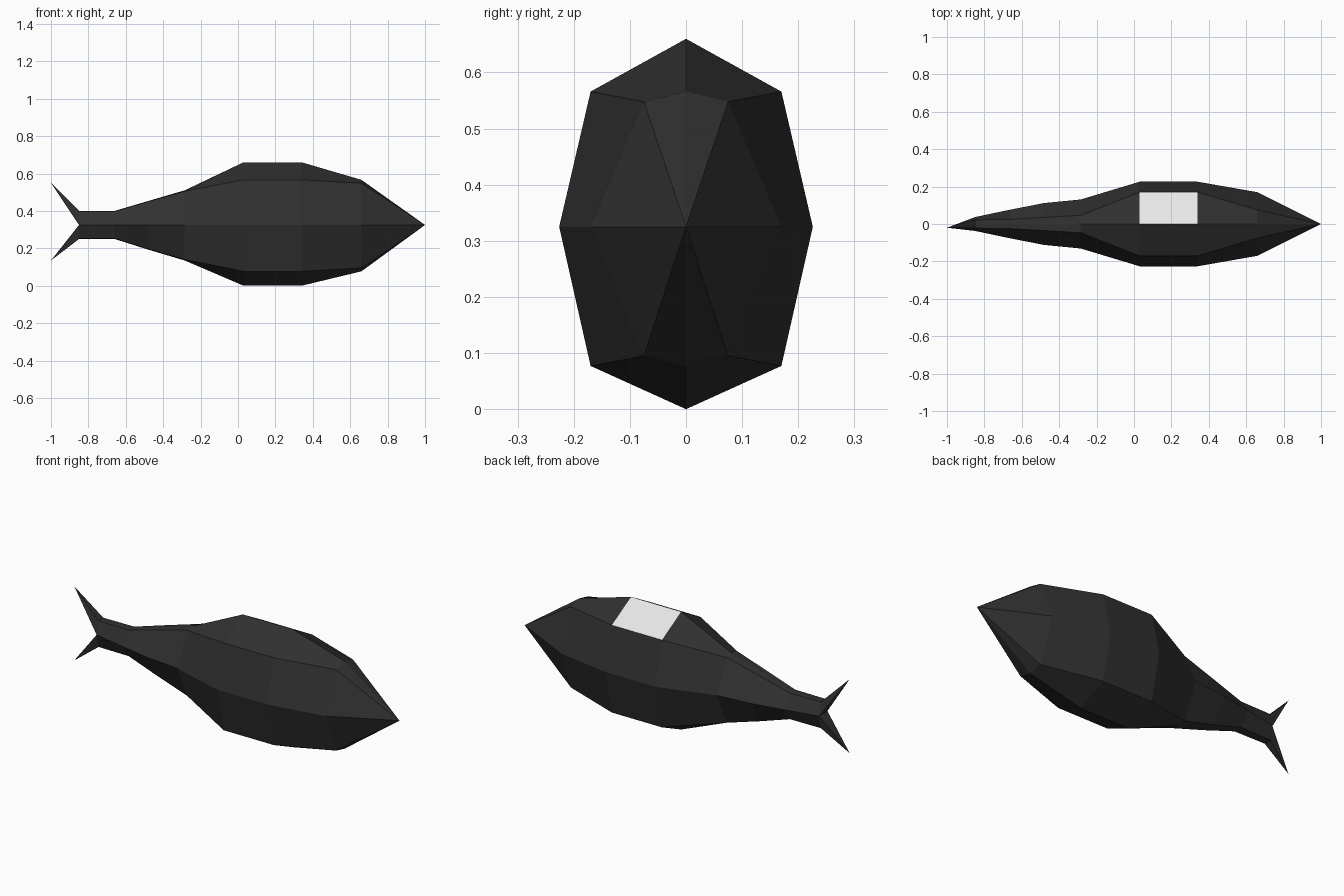
import bpy, bmesh

if "Cube" in bpy.data.objects:
    bpy.data.objects.remove(bpy.data.objects["Cube"])

def material(name, rgb):
    m = bpy.data.materials.new(name)
    m.diffuse_color = (*rgb, 1)
    m.use_nodes = True
    m.node_tree.nodes["Principled BSDF"].inputs["Base Color"].default_value = m.diffuse_color
    return m

MID = 0.325
# x, top z, shoulder (y, z), half width, lower shoulder z, bottom z
STATIONS = [
    (-0.85, 0.40, 0.022, 0.398, 0.037, 0.252, 0.25),
    (-0.66, 0.40, 0.025, 0.398, 0.077, 0.252, 0.25),
    (-0.48, 0.453, 0.035, 0.450, 0.112, 0.196, 0.193),
    (-0.285, 0.51, 0.046, 0.505, 0.131, 0.140, 0.135),
    (0.03, 0.66, 0.17, 0.566, 0.226, 0.077, 0.0),
    (0.34, 0.66, 0.17, 0.566, 0.226, 0.077, 0.0),
    (0.66, 0.566, 0.075, 0.548, 0.17, 0.095, 0.077),
]

bm = bmesh.new()
# body rings, running from the top ridge round by the +y side
rings = []
for x, zt, ys, zs, ym, zl, zb in STATIONS:
    pts = [(0, zt), (ys, zs), (ym, MID), (ys, zl), (0, zb),
           (-ys, zl), (-ym, MID), (-ys, zs)]
    rings.append([bm.verts.new((x, y, z)) for y, z in pts])

# body skin
for i, (a, b) in enumerate(zip(rings, rings[1:])):
    for k in range(8):
        n = (k + 1) % 8
        f = bm.faces.new((a[k], a[n], b[n], b[k]))
        if i == 4 and k == 0:      # pale panel on the back
            f.material_index = 1

# pointed nose
nose = bm.verts.new((1.0, 0, MID))
last = rings[-1]
for k in range(8):
    bm.faces.new((last[k], last[(k + 1) % 8], nose))

# forked tail: each half of the end ring runs to a tip
first = rings[0]
for z, loop in ((0.55, (6, 7, 0, 1, 2)), (0.135, (2, 3, 4, 5, 6))):
    tip = bm.verts.new((-1.0, -0.02, z))
    for p, q in zip(loop, loop[1:] + loop[:1]):
        bm.faces.new((first[p], first[q], tip))

bmesh.ops.recalc_face_normals(bm, faces=bm.faces[:])
mesh = bpy.data.meshes.new("fish_body")
bm.to_mesh(mesh)
bm.free()
mesh.materials.append(material("charcoal", (0.03, 0.03, 0.03)))
mesh.materials.append(material("white", (0.9, 0.9, 0.9)))
body = bpy.data.objects.new("fish_body", mesh)
bpy.context.collection.objects.link(body)
